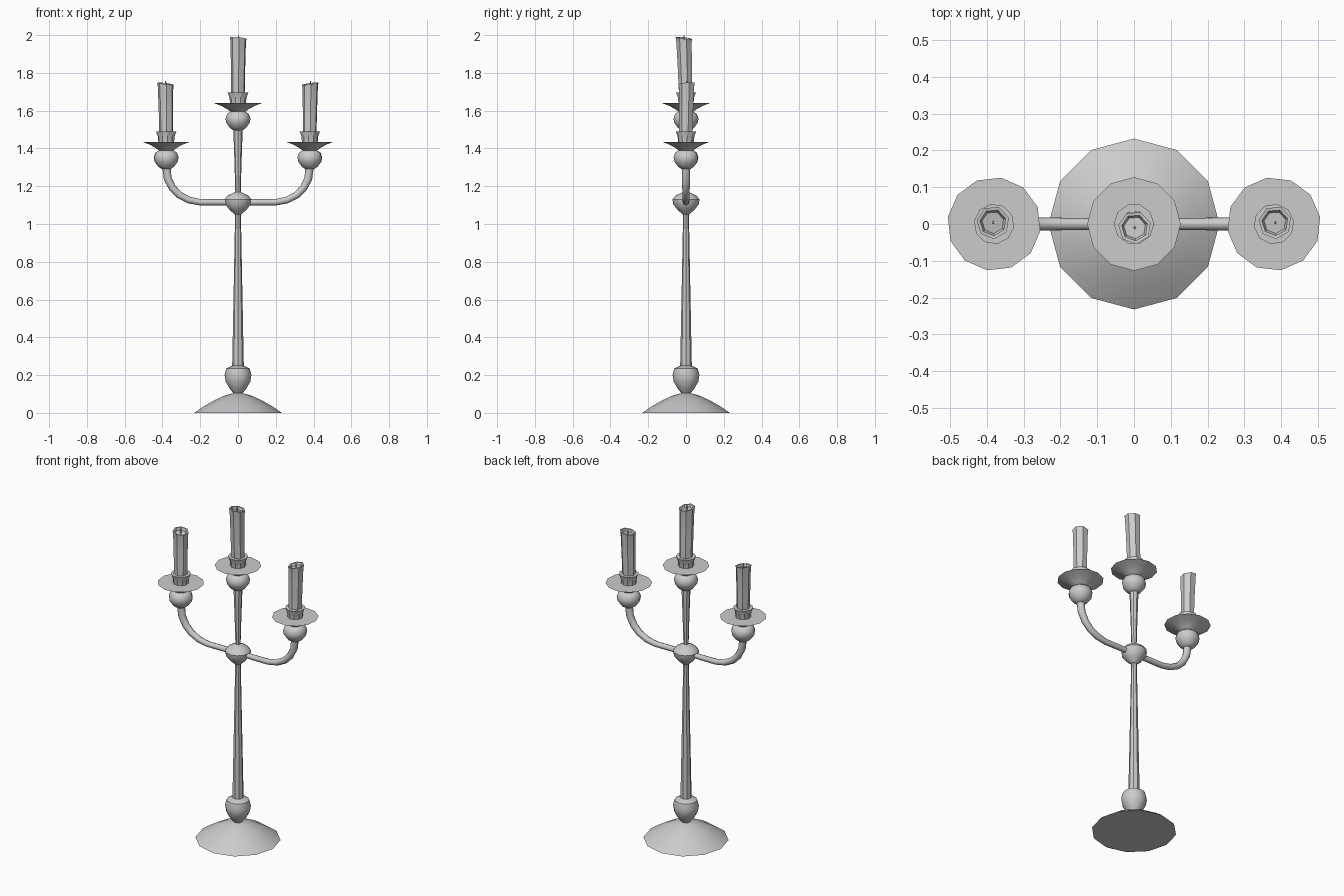
import bpy
import bmesh
from math import sin, cos, pi, radians
from mathutils import Vector

cube = bpy.data.objects.get("Cube")
if cube:
    bpy.data.objects.remove(cube, do_unlink=True)

# One plain grey for the whole piece
metal = bpy.data.materials.new("plain grey")
metal.use_nodes = True
grey = (0.6, 0.6, 0.6, 1)
metal.diffuse_color = grey
metal.node_tree.nodes["Principled BSDF"].inputs["Base Color"].default_value = grey


def finish(name, bm, location=(0, 0, 0), angle=40):
    bmesh.ops.recalc_face_normals(bm, faces=bm.faces)
    mesh = bpy.data.meshes.new(name)
    bm.to_mesh(mesh)
    bm.free()
    mesh.materials.append(metal)
    obj = bpy.data.objects.new(name, mesh)
    obj.location = location
    bpy.context.collection.objects.link(obj)
    bpy.ops.object.select_all(action='DESELECT')
    obj.select_set(True)
    bpy.context.view_layer.objects.active = obj
    bpy.ops.object.shade_smooth_by_angle(angle=radians(angle))
    return obj


def skin(bm, rings):
    """Bridge rings of points with quads and cap both ends."""
    loops = [[bm.verts.new(p) for p in ring] for ring in rings]
    n = len(loops[0])
    for a, b in zip(loops, loops[1:]):
        for i in range(n):
            j = (i + 1) % n
            bm.faces.new((a[i], a[j], b[j], b[i]))
    bm.faces.new(loops[0])
    bm.faces.new(loops[-1])


def lathe(name, profile, sides=12, location=(0, 0, 0), turn=0, angle=40):
    """Turn a (radius, height) profile around z."""
    bm = bmesh.new()
    steps = [turn + 2 * pi * i / sides for i in range(sides)]
    skin(bm, [[(r * cos(t), r * sin(t), z) for t in steps] for r, z in profile])
    return finish(name, bm, location, angle)


def arm(name, side):
    """Sweep a thickening round section along the curved arm."""
    path = [(0.03, 1.115), (0.2, 1.115), (0.26, 1.127), (0.31, 1.153),
            (0.347, 1.19), (0.372, 1.24), (0.38, 1.31)]
    points = [Vector((side * x, 0, z)) for x, z in path]
    rings = []
    for k, p in enumerate(points):
        ahead = points[min(k + 1, len(points) - 1)]
        behind = points[max(k - 1, 0)]
        tangent = (ahead - behind).normalized()
        across = Vector((0, 1, 0))
        up = tangent.cross(across)
        r = 0.016 + 0.006 * k / (len(points) - 1)
        rings.append([p + r * (cos(t) * across + sin(t) * up)
                      for t in (2 * pi * i / 8 for i in range(8))])
    bm = bmesh.new()
    skin(bm, rings)
    finish(name, bm, angle=50)


def candle(name, location, height, lean, high):
    """Leaning wax candle with an uneven hollow rim and a wick."""
    sides = 7
    rings = []
    for r, f, drop in ((0.037, 0, 0), (0.039, 0.5, 0), (0.042, 0.93, 0),
                       (0.045, 1, 0), (0.036, 1, 0.001), (0.03, 1, 0.014)):
        ring = []
        for i in range(sides):
            t = 2 * pi * i / sides + 0.3
            slope = 0.007 * cos(t - high) if f == 1 else 0
            ring.append((r * cos(t) + lean[0] * f, r * sin(t) + lean[1] * f,
                         height * f - drop + slope))
        rings.append(ring)
    bm = bmesh.new()
    skin(bm, rings)
    finish(name, bm, location, 35)
    lathe(name + "_wick", [(0.004, height - 0.02), (0.003, height + 0.014)], 5,
          (location[0] + lean[0], location[1] + lean[1], location[2]))


def holder(name, x, tray_z, turn):
    """Ball, drip tray and candle cup, with heights measured from the tray."""
    at = (x, 0, tray_z)
    lathe(name + "_ball", [(0.022, -0.145), (0.042, -0.132), (0.062, -0.105),
                           (0.066, -0.082), (0.058, -0.058), (0.035, -0.042)],
          12, at, turn)
    lathe(name + "_drip_tray", [(0.035, -0.048), (0.06, -0.03), (0.09, -0.014),
                                (0.127, 0)], 12, at, turn, 30)
    lathe(name + "_cup", [(0.042, -0.002), (0.045, 0.03), (0.055, 0.056),
                          (0.036, 0.056)], 10, at, turn, 30)


# Foot and stem
lathe("foot", [(0.232, 0), (0.18, 0.036), (0.125, 0.067), (0.07, 0.092), (0.02, 0.106)])
lathe("lower_knob", [(0.02, 0.1), (0.042, 0.125), (0.065, 0.165), (0.071, 0.2),
                     (0.062, 0.235), (0.03, 0.25)])
lathe("lower_stem", [(0.031, 0.24), (0.024, 0.6), (0.015, 1.07)], 8)
lathe("arm_knob", [(0.016, 1.05), (0.045, 1.075), (0.068, 1.105), (0.071, 1.13),
                   (0.055, 1.15), (0.016, 1.17)])
lathe("upper_stem", [(0.014, 1.15), (0.018, 1.3), (0.025, 1.51)], 8)

# Centre holder and candle
holder("centre", 0, 1.64, 0)
candle("centre_candle", (0, 0, 1.68), 0.304, (0.002, -0.01), 4)

# Side arms, holders and candles
for name, side in (("left", 1), ("right", -1)):
    arm(name + "_arm", side)
    holder(name, side * 0.38, 1.435, side * 0.15)
    candle(name + "_candle", (side * 0.38, 0, 1.475), 0.268,
           (side * 0.003, 0.004), 0.5 if side > 0 else pi - 0.5)
